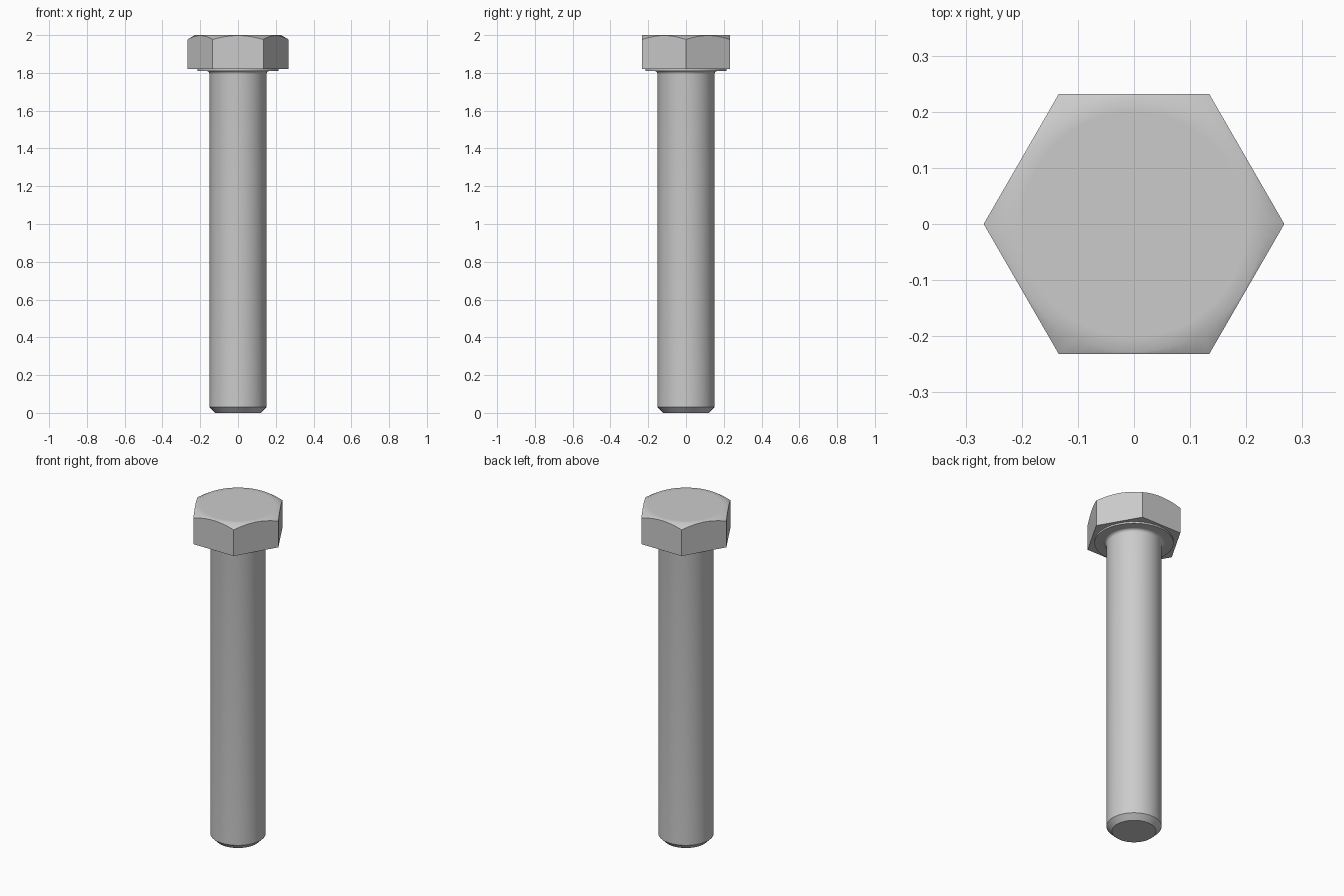
import bpy
import bmesh
from math import cos, sin, pi, tan, radians

if "Cube" in bpy.data.objects:
    bpy.data.objects.remove(bpy.data.objects["Cube"])

SEGMENTS = 72
APOTHEM = 0.232       # half the width across flats
TOP, HEAD_BASE = 2.0, 1.82

steel = bpy.data.materials.new("steel grey")
steel.use_nodes = True
colour = (0.6, 0.6, 0.6, 1)
steel.diffuse_color = colour
steel.node_tree.nodes["Principled BSDF"].inputs["Base Color"].default_value = colour


def loft(name, rings, cap_start=True, cap_end=True):
    """Skin a stack of rings; each ring maps an angle to (radius, height)."""
    bm = bmesh.new()
    angles = [2 * pi * i / SEGMENTS for i in range(SEGMENTS)]
    loops = []
    for ring in rings:
        points = [(a, *ring(a)) for a in angles]
        loops.append([bm.verts.new((r * cos(a), r * sin(a), z)) for a, r, z in points])
    for low, high in zip(loops, loops[1:]):
        for i in range(SEGMENTS):
            j = (i + 1) % SEGMENTS
            bm.faces.new((low[i], low[j], high[j], high[i]))
    if cap_start:
        bm.faces.new(loops[0][::-1])
    if cap_end:
        bm.faces.new(loops[-1])
    mesh = bpy.data.meshes.new(name)
    bm.to_mesh(mesh)
    bm.free()
    mesh.materials.append(steel)
    obj = bpy.data.objects.new(name, mesh)
    bpy.context.collection.objects.link(obj)
    bpy.ops.object.select_all(action="DESELECT")
    obj.select_set(True)
    bpy.context.view_layer.objects.active = obj
    bpy.ops.object.shade_smooth_by_angle(angle=radians(32))
    return obj


def circle(radius, z):
    return lambda a: (radius, z)


def hex_radius(a):
    return APOTHEM / cos((a % (pi / 3)) - pi / 6)


def hex_base(a):
    return hex_radius(a), HEAD_BASE


# Conical chamfer dips towards the corners of the hexagon
def hex_chamfer(a):
    r = hex_radius(a)
    return r, TOP - (r - 0.228) * tan(radians(30))


# Hexagonal head with a round chamfered top
loft("hex_head", [hex_base, hex_chamfer, circle(0.228, TOP), circle(0.2, TOP)])

# Shank: chamfered tip, plain cylinder, fillet under the head, washer face
fillet = 0.018
curve = [circle(0.15 + fillet * (1 - cos(t)), 1.81 - fillet * (1 - sin(t)))
         for t in (pi / 2 * k / 5 for k in range(6))]
loft("shank",
     [circle(0.12, 0), circle(0.15, 0.03)] + curve
     + [circle(0.215, 1.81), circle(0.215, HEAD_BASE)],
     cap_end=False)
